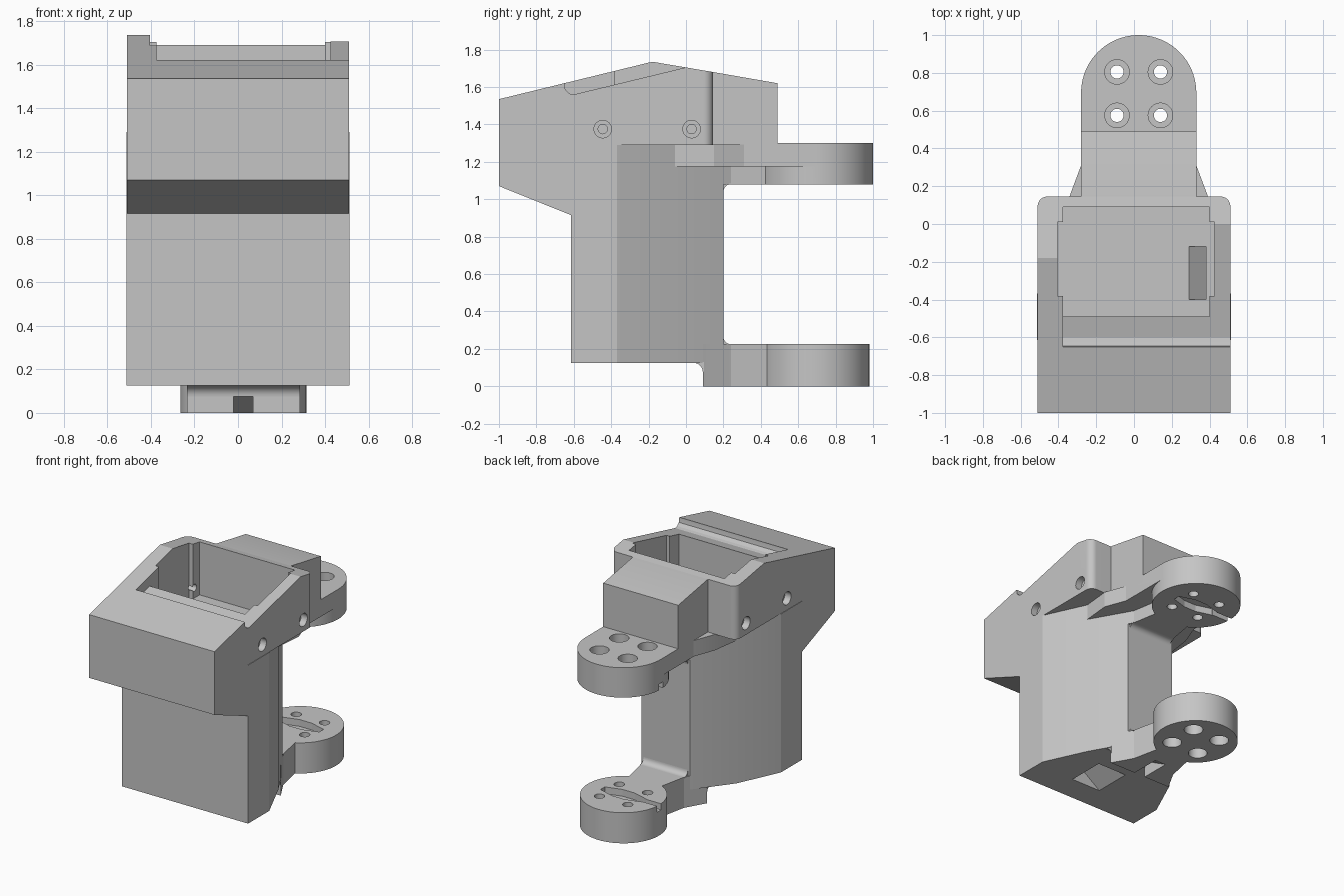
import bpy, bmesh, math
from mathutils import Matrix

cube = bpy.data.objects.get("Cube")
if cube:
    bpy.data.objects.remove(cube, do_unlink=True)

grey = bpy.data.materials.new("light grey")
grey.use_nodes = True
grey.diffuse_color = (0.56, 0.56, 0.56, 1)
grey.node_tree.nodes["Principled BSDF"].inputs["Base Color"].default_value = (0.56, 0.56, 0.56, 1)

CX = 0.025    # arm centre line
AY = 0.69     # arm pivot


def finish(name, bm):
    bmesh.ops.recalc_face_normals(bm, faces=bm.faces)
    mesh = bpy.data.meshes.new(name)
    bm.to_mesh(mesh)
    bm.free()
    mesh.materials.append(grey)
    ob = bpy.data.objects.new(name, mesh)
    bpy.context.collection.objects.link(ob)
    return ob


def prism(name, pts, axis, lo, hi, round_back=0):
    """Extrude a closed 2D outline along an axis."""
    place = {"x": lambda p, h: (h, p[0], p[1]),
             "y": lambda p, h: (p[0], h, p[1]),
             "z": lambda p, h: (p[0], p[1], h)}[axis]
    bm = bmesh.new()
    a = [bm.verts.new(place(p, lo)) for p in pts]
    b = [bm.verts.new(place(p, hi)) for p in pts]
    bm.faces.new(a)
    bm.faces.new(b[::-1])
    for i in range(len(pts)):
        j = (i + 1) % len(pts)
        bm.faces.new((a[i], b[i], b[j], a[j]))
    if round_back:
        back = max(v.co.y for v in bm.verts)
        edges = [e for e in bm.edges
                 if all(abs(v.co.y - back) < 1e-4 for v in e.verts)
                 and abs(e.verts[0].co.x - e.verts[1].co.x) < 1e-4]
        bmesh.ops.bevel(bm, geom=edges, offset=round_back, segments=8,
                        profile=0.5, affect="EDGES")
    return finish(name, bm)


def box(name, x, y, z):
    return prism(name, [(x[0], y[0]), (x[1], y[0]), (x[1], y[1]), (x[0], y[1])], "z", *z)


def cyl(name, r, centre, depth, along_x=False, seg=32):
    bm = bmesh.new()
    turn = Matrix.Rotation(math.pi / 2, 4, "Y") if along_x else Matrix()
    bmesh.ops.create_cone(bm, cap_ends=True, segments=seg, radius1=r, radius2=r,
                          depth=depth, matrix=Matrix.Translation(centre) @ turn)
    return finish(name, bm)


def fillet(name, y, z, sy, sz, r, half):
    """Concave corner piece running across the arm."""
    pts = [(y - sy * 0.005, z - sz * 0.005), (y + sy * r, z - sz * 0.005)]
    for i in range(9):
        t = math.pi / 2 * i / 8
        pts.append((y + sy * r * (1 - math.sin(t)), z + sz * r * (1 - math.cos(t))))
    pts.append((y - sy * 0.005, z + sz * r))
    return prism(name, pts, "x", CX - half, CX + half)


def boolean(ob, others, op="DIFFERENCE"):
    bpy.context.view_layer.objects.active = ob
    for other in others:
        mod = ob.modifiers.new("cut", "BOOLEAN")
        mod.operation, mod.solver, mod.object = op, "EXACT", other
        bpy.ops.object.modifier_apply(modifier=mod.name)
        bpy.data.objects.remove(other, do_unlink=True)


def mirrored(half):
    """Outline symmetrical about the arm centre line."""
    return [(CX + x, y) for x, y in half] + [(CX - x, y) for x, y in reversed(half)]


# Upper housing with the overhanging hood
housing = prism("housing", [(-1, 1.535), (-1, 1.07), (-0.615, 0.915), (-0.615, 1.29),
                            (0.145, 1.29), (0.145, 1.68), (-0.18, 1.735)],
                "x", -0.51, 0.51, round_back=0.05)
seat = [(-0.65, 1.9), (-0.65, 1.615), (-0.645, 1.585), (-0.625, 1.565), (-0.6, 1.56),
        (0, 1.705), (0, 1.9)]
ledge = [(-0.38, 1.9), (-0.38, 1.613), (-0.02, 1.7), (-0.02, 1.9)]
cuts = [prism("seat_cut", seat, "x", -0.375, 0.7),
        prism("ledge_cut", ledge, "x", -0.405, 0.1),
        box("pocket_cut", (-0.375, 0.4), (-0.49, 0.09), (1.3, 2)),
        box("wide_pocket_cut", (-0.405, 0.425), (-0.38, 0.01), (1.3, 2))]
# Screw holes: blind on the left wall, through on the right wall
for y in (-0.445, 0.03):
    for side in (-1, 1):
        cuts.append(cyl("side_bore", 0.047, (side * 0.54, y, 1.375), 0.16, True))
    cuts.append(cyl("left_hole", 0.025, (0.5, y, 1.375), 0.12, True))
    cuts.append(cyl("right_hole", 0.025, (-0.46, y, 1.375), 0.2, True))


# Sloping cable slot in the pocket floor
def slot():
    return prism("slot_cut", [(0.29, 1.31), (0.38, 1.31), (0.38, 1.22), (0.29, 1.295)],
                 "y", -0.4, -0.12)


boolean(housing, cuts + [slot()])

# Lower body, narrowing towards the back
body = prism("lower_body", [(0.513, -0.615), (0.513, -0.37), (0.37, -0.06), (0.222, 0.2),
                            (-0.172, 0.2), (-0.37, -0.06), (-0.513, -0.37), (-0.513, -0.615)],
             "z", 0.125, 1.29)
recess = prism("recess_cut", [(0.2, 0.1), (0.2, 0.125), (0.12, 0.24), (-0.04, 0.125), (-0.04, 0.1)],
               "y", -0.42, -0.14)
boolean(body, [slot(), recess])

# Shoulder under the housing
prism("shoulder", [(-0.37, -0.06), (-0.34, 0.15), (-0.28, 0.31), (0.33, 0.31),
                   (0.39, 0.15), (0.37, -0.06)], "z", 1.175, 1.292)

# Block behind the housing
prism("rear_block", [(0.13, 1.25), (0.49, 1.25), (0.49, 1.62), (0.145, 1.68), (0.13, 1.68)],
      "x", -0.28, 0.33)


def arm_cuts(z_bore, z_face):
    """Four counterbored holes plus a tapered lever socket on the inner face."""
    out = []
    for x in (-0.115, 0.115):
        for y in (-0.115, 0.115):
            out.append(cyl("bore", 0.065, (CX + x, AY + y, z_bore), 0.2))
            out.append(cyl("hole", 0.035, (CX + x, AY + y, z_bore), 0.8))
    socket = mirrored([(0.05, AY - 0.06), (0.17, AY - 0.025),
                       (0.17, AY + 0.025), (0.05, AY + 0.06)])
    out.append(prism("socket", socket, "z", z_face - 0.05, z_face + 0.05))
    out.append(box("channel", (CX - 0.4, CX - 0.1), (AY - 0.022, AY + 0.022),
                   (z_face - 0.045, z_face + 0.045)))
    return out


# Upper arm: rounded slab, with a deeper round pad and narrow neck beneath
R = 0.305
circle = [(CX + R * math.cos(math.pi * i / 40), 0.695 + R * math.sin(math.pi * i / 40))
          for i in range(80)]
neck = mirrored([(0.197, 0.15), (0.197, 0.2), (0.175, 0.24), (0.13, 0.5)])
upper_arm = prism("upper_arm", [(CX + R, 0.1)] + circle[:41] + [(CX - R, 0.1)], "z", 1.175, 1.3)
boolean(upper_arm, [prism("pad", circle, "z", 1.08, 1.2),
                    prism("neck", neck, "z", 1.08, 1.19)], "UNION")
boolean(upper_arm, arm_cuts(1.3, 1.08))

# Lower arm
lower_neck = mirrored([(0.26, 0.09), (0.197, 0.2), (0.175, 0.24), (0.12, 0.5)])
lower_arm = prism("lower_arm", lower_neck, "z", 0, 0.225)
boolean(lower_arm, [cyl("pad", 0.29, (CX, AY, 0.1125), 0.225, seg=80)], "UNION")
ramp = prism("ramp_cut", [(0.05, -0.02), (0.05, 0.12), (0.1, 0.12), (0.35, -0.02)],
             "x", CX - 0.045, CX + 0.045)
boolean(lower_arm, arm_cuts(0, 0.225) + [ramp])

# Rounded inner corners between body and arms
fillet("lower_corner", 0.2, 0.225, 1, 1, 0.04, 0.18)
fillet("upper_corner", 0.2, 1.08, 1, -1, 0.04, 0.18)
fillet("base_corner", 0.09, 0.125, -1, -1, 0.05, 0.26)

# Smooth curved walls, keep hard edges
bpy.ops.object.select_all(action="DESELECT")
for ob in bpy.context.collection.objects:
    if ob.type == "MESH" and ob.data.materials and ob.data.materials[0] == grey:
        ob.select_set(True)
        bpy.context.view_layer.objects.active = ob
bpy.ops.object.shade_smooth_by_angle(angle=math.radians(13))
